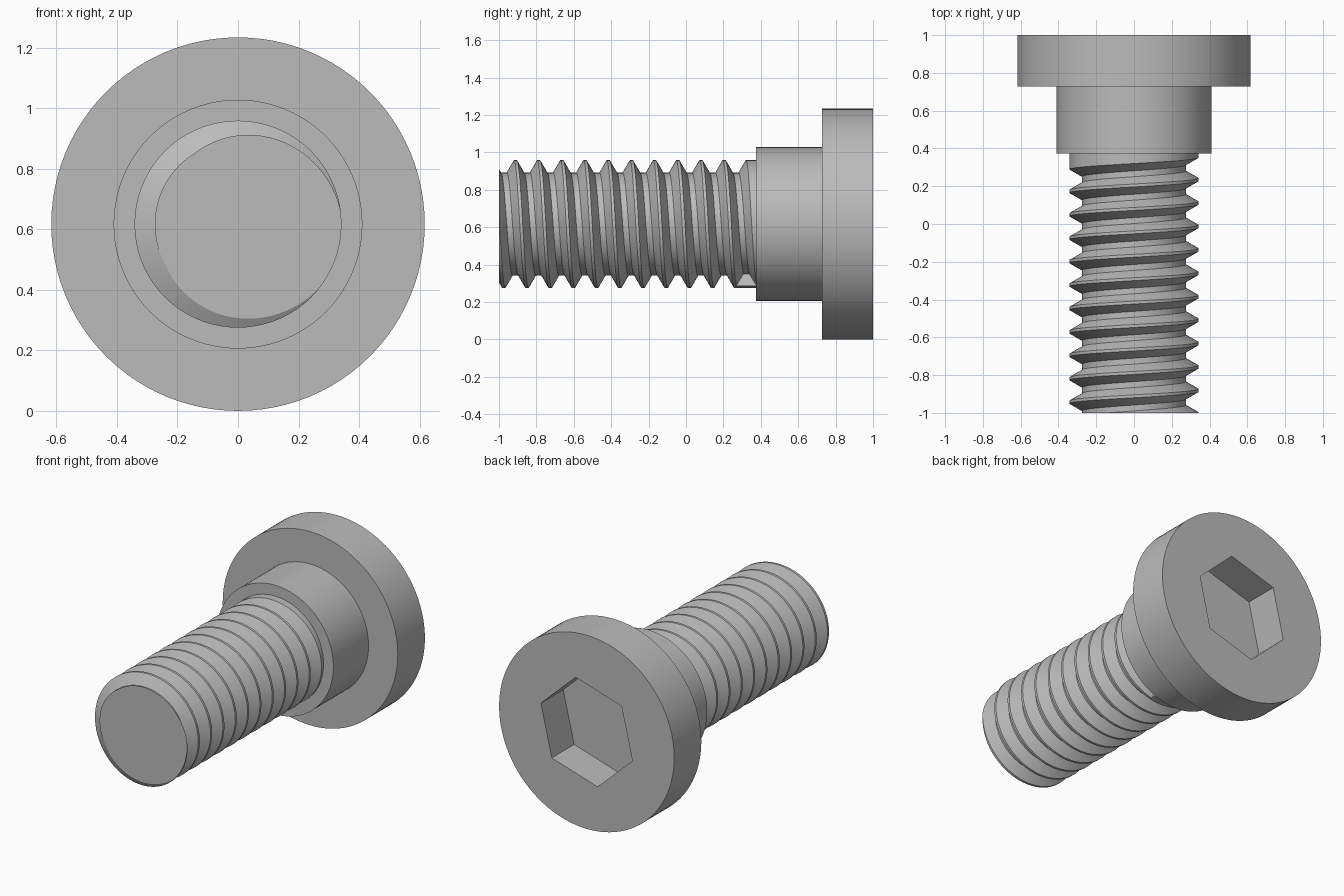
import bpy, bmesh
from math import cos, sin, pi, radians

cube = bpy.data.objects.get("Cube")
if cube:
    bpy.data.objects.remove(cube, do_unlink=True)

AXIS_Z = 0.617          # height of the bolt axis, which runs along y
CREST, ROOT = 0.342, 0.275
PITCH = 0.124
STEPS = 72              # segments per turn of the thread

steel = bpy.data.materials.new("grey_steel")
steel.use_nodes = True
GREY = (0.5, 0.5, 0.5, 1)
steel.diffuse_color = GREY
steel.node_tree.nodes["Principled BSDF"].inputs["Base Color"].default_value = GREY


def point(bm, radius, angle, y):
    return bm.verts.new((radius * cos(angle), y, AXIS_Z + radius * sin(angle)))


def finish(bm, name):
    bmesh.ops.recalc_face_normals(bm, faces=bm.faces)
    mesh = bpy.data.meshes.new(name)
    bm.to_mesh(mesh)
    bm.free()
    mesh.materials.append(steel)
    obj = bpy.data.objects.new(name, mesh)
    bpy.context.collection.objects.link(obj)
    return obj


def prism(name, radius, y0, y1, sides=96, phase=0.0):
    bm = bmesh.new()
    angles = [phase + 2 * pi * i / sides for i in range(sides)]
    a, b = [[point(bm, radius, t, y) for t in angles] for y in (y0, y1)]
    bm.faces.new(a)
    bm.faces.new(b)
    for i in range(sides):
        j = (i + 1) % sides
        bm.faces.new((a[i], a[j], b[j], b[i]))
    return finish(bm, name)


def activate(obj):
    bpy.ops.object.select_all(action='DESELECT')
    obj.select_set(True)
    bpy.context.view_layer.objects.active = obj


# Head with a hexagonal socket
head = prism("head", 0.617, 0.727, 1.0)
cutter = prism("socket_cutter", 0.337, 0.775, 1.1, 6, radians(76.8))
cutter.hide_render = True
cut = head.modifiers.new("socket", 'BOOLEAN')
cut.operation = 'DIFFERENCE'
cut.solver = 'EXACT'
cut.object = cutter
activate(head)
bpy.ops.object.modifier_apply(modifier=cut.name)
bpy.data.objects.remove(cutter, do_unlink=True)

# Plain shoulder under the head
shoulder = prism("shoulder", 0.411, 0.373, 0.74)


# Threaded shank: a helical groove that stops short of the shoulder
def build_thread():
    bm = bmesh.new()
    first, last = -2 * STEPS, 10 * STEPS + 15
    outer, inner = PITCH * 7 / 16, PITCH / 8
    profile = ((CREST, -outer), (ROOT, -inner), (ROOT, inner), (CREST, outer))
    groove = {}
    for i in range(first, last + 1):
        mid = -0.943 + PITCH * i / STEPS
        angle = -2 * pi * i / STEPS
        groove[i] = [point(bm, r, angle, mid + dy) for r, dy in profile]
    collar = {i: point(bm, CREST, -2 * pi * i / STEPS, 0.38)
              for i in range(last - STEPS, last)}
    collar[last] = collar[last - STEPS]

    for i in range(first, last):
        a, b = groove[i], groove[i + 1]
        for k in range(3):
            bm.faces.new((a[k], b[k], b[k + 1], a[k + 1]))
        if i + STEPS < last:
            # crest between neighbouring turns
            bm.faces.new((a[3], b[3], groove[i + 1 + STEPS][0], groove[i + STEPS][0]))
        else:
            # plain band after the last turn
            ring = [a[3], b[3], collar[i + 1], collar[i]]
            if i + STEPS == last:
                ring += [groove[last][3], groove[last][0]]
            bm.faces.new(ring)
    bm.faces.new(groove[last])
    bm.faces.new([collar[i] for i in range(last - STEPS, last)])

    # Trim the tip flat and close it
    bmesh.ops.bisect_plane(bm, geom=bm.verts[:] + bm.edges[:] + bm.faces[:],
                           plane_co=(0, -1, 0), plane_no=(0, -1, 0), clear_outer=True)
    rim = [e for e in bm.edges if e.is_boundary
           and all(abs(v.co.y + 1) < 1e-4 for v in e.verts)]
    bmesh.ops.edgeloop_fill(bm, edges=rim)
    return finish(bm, "threaded_shank")


shank = build_thread()

for part in (head, shoulder, shank):
    activate(part)
    bpy.ops.object.shade_smooth_by_angle(angle=radians(30))
